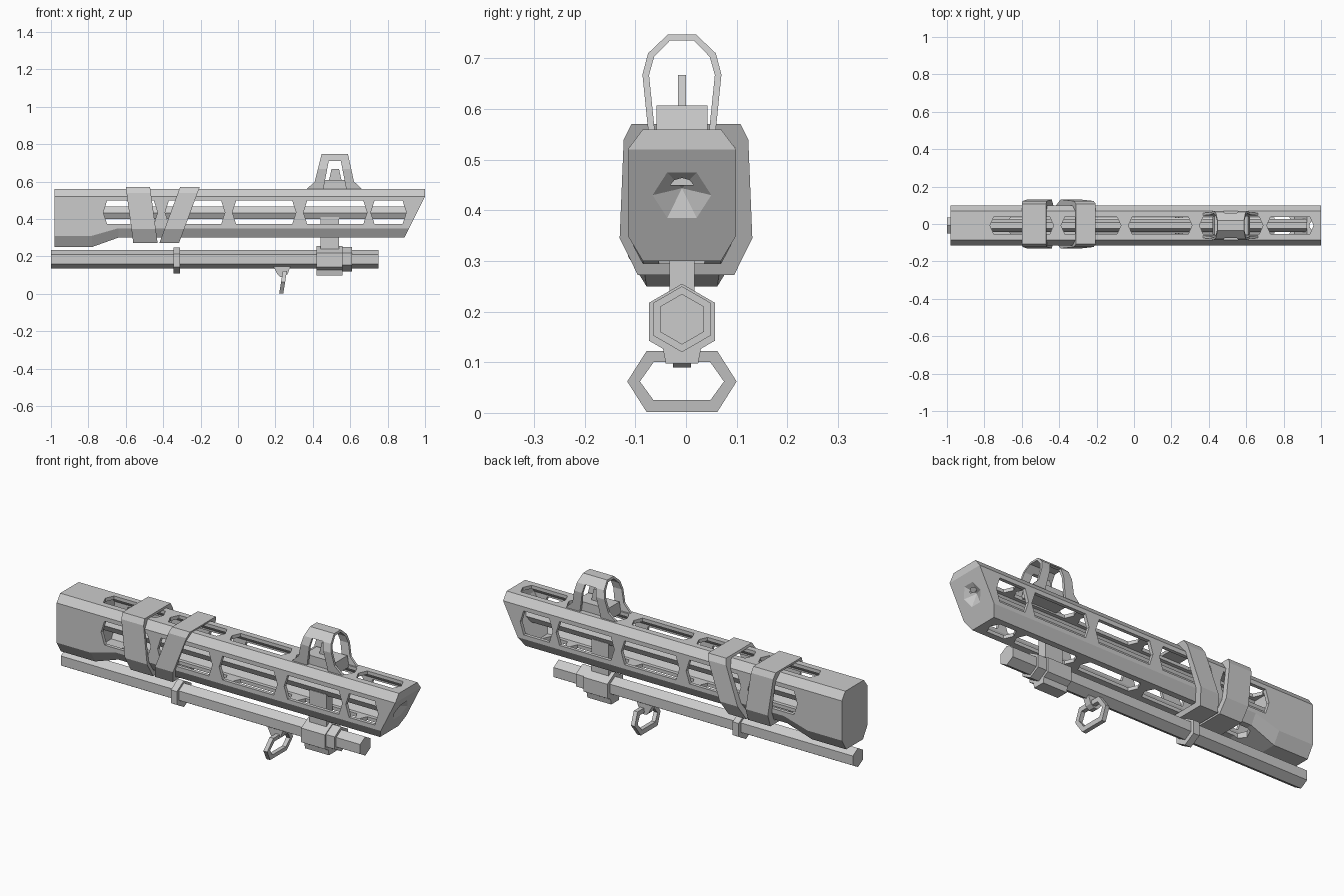
import bpy, bmesh, math
from mathutils import Vector, Matrix

if "Cube" in bpy.data.objects:
    bpy.data.objects.remove(bpy.data.objects["Cube"])

grey = bpy.data.materials.new("plain grey")
grey.use_nodes = True
COLOUR = (0.6, 0.6, 0.6, 1)
grey.diffuse_color = COLOUR
grey.node_tree.nodes["Principled BSDF"].inputs["Base Color"].default_value = COLOUR
CY = -0.008  # shared centre line


def loft(name, loops, ring=False):
    """Skin matching loops of points; cap the ends, or join last to first."""
    bm = bmesh.new()
    rows = [[bm.verts.new(p) for p in loop] for loop in loops]
    pairs = list(zip(rows, rows[1:]))
    if ring:
        pairs.append((rows[-1], rows[0]))
    else:
        bm.faces.new(rows[0])
        bm.faces.new(rows[-1])
    for a, b in pairs:
        for i in range(len(a)):
            j = (i + 1) % len(a)
            bm.faces.new((a[i], a[j], b[j], b[i]))
    bmesh.ops.connect_verts_nonplanar(bm, angle_limit=0.02, faces=bm.faces)
    bmesh.ops.recalc_face_normals(bm, faces=bm.faces)
    mesh = bpy.data.meshes.new(name)
    bm.to_mesh(mesh)
    bm.free()
    mesh.materials.append(grey)
    obj = bpy.data.objects.new(name, mesh)
    bpy.context.collection.objects.link(obj)
    return obj


def along_x(profile, x):
    return [(x(z) if callable(x) else x, y, z) for y, z in profile]


def prism_x(name, profile, x0, x1):
    return loft(name, [along_x(profile, x0), along_x(profile, x1)])


def prism_y(name, profile, y0, y1):
    return loft(name, [[(x, y, z) for x, z in profile] for y in (y0, y1)])


def ring_x(name, outer, inner, x0, x1):
    return loft(name, [along_x(outer, x0), along_x(outer, x1),
                       along_x(inner, x1), along_x(inner, x0)], ring=True)


def mirror(half, cy=CY):
    return [(cy + y, z) for y, z in half] + [(cy - y, z) for y, z in reversed(half)]


def shrink(profile, sy, sz, cy, cz):
    return [(cy + (y - cy) * sy, cz + (z - cz) * sz) for y, z in profile]


def hexagon(ry, rz, cz, turn=0):
    return [(CY + ry * math.cos(math.radians(60 * i + turn)),
             cz + rz * math.sin(math.radians(60 * i + turn))) for i in range(6)]


def boolean(obj, cutter, operation="DIFFERENCE"):
    mod = obj.modifiers.new("cut", "BOOLEAN")
    mod.operation, mod.solver, mod.object = operation, "EXACT", cutter
    graph = bpy.context.evaluated_depsgraph_get()
    mesh = bpy.data.meshes.new_from_object(obj.evaluated_get(graph))
    obj.modifiers.clear()
    obj.data = mesh
    bpy.data.objects.remove(cutter)


def slot(x0, x1, mid, half):
    """Long hexagon with blunt pointed ends."""
    t = 0.02
    return [(x0, mid), (x0 + t, mid + half), (x1 - t, mid + half),
            (x1, mid), (x1 - t, mid - half), (x0 + t, mid - half)]


# Hollow eight-sided handguard with a deeper rear end and a raked nose
def nose(z):
    return 1.0 - 0.5 * max(0, 0.52 - z)


rear = mirror([(0.077, 0.56), (0.107, 0.52), (0.107, 0.31), (0.07, 0.25)])
main = mirror([(0.077, 0.56), (0.107, 0.52), (0.107, 0.35), (0.077, 0.30)])
handguard = loft("handguard", [along_x(rear, -0.98), along_x(rear, -0.78),
                               along_x(main, -0.64), along_x(main, nose)])
cavity = shrink(main, 0.83, 0.86, CY, 0.43)
boolean(handguard, prism_x("cavity_cutter", cavity, -0.78, lambda z: nose(z) - 0.04))

# Slots through both sides, the top and the bottom
starts = [-0.72, -0.39, -0.03, 0.35, 0.71]
side_ends = [-0.43, -0.07, 0.31, 0.69, 0.90]
for i, (x0, x1) in enumerate(zip(starts, side_ends)):
    boolean(handguard, prism_y("side_cutter", slot(x0, x1, 0.435, 0.063), -0.3, 0.3))
    top0, top1 = (-0.77 if i == 0 else x0), (0.96 if i == 4 else x1)
    low0, low1 = (-0.68 if i == 0 else x0), (0.85 if i == 4 else x1)
    for a, b, z0, z1 in ((top0, top1, 0.45, 0.7), (low0, low1, 0.1, 0.4)):
        plan = slot(a, b, CY, 0.045)
        boolean(handguard, loft("slot_cutter", [[(x, y, z) for x, y in plan] for z in (z0, z1)]))

# Six-sided conical recess in the nose
axis = Vector((2, 0, -1)).normalized()
base = Vector((nose(0.43), CY, 0.43))
up = Vector((1, 0, 2)).normalized()


def recess_loop(r, depth):
    return [base + axis * depth + up * (r * math.sin(i * math.pi / 3))
            + Vector((0, r * math.cos(i * math.pi / 3), 0)) for i in range(6)]


boolean(handguard, loft("recess_cutter", [recess_loop(0.075, 0.01), recess_loop(0.058, 0),
                                          recess_loop(0.001, -0.03)]))

# Inner barrel
prism_x("inner_barrel", hexagon(0.034, 0.038, 0.433), -0.79, 0.925)

# Two slanted straps forming a V
strap_shape = mirror([(0.108, 0.57), (0.123, 0.54), (0.131, 0.345), (0.095, 0.272)], 0)
strap_hole = mirror([(0.077, 0.558), (0.106, 0.522), (0.106, 0.35), (0.077, 0.295)])


def strap(name, top, bottom, width):
    def left(z):
        return bottom + (top - bottom) * (z - 0.272) / 0.298
    ring_x(name, strap_shape, strap_hole, left, lambda z: left(z) + width)


strap("rear_strap", -0.60, -0.56, 0.13)
strap("front_strap", -0.31, -0.42, 0.105)

# Lower tube with its collars and clamp
LZ = 0.185
prism_x("lower_tube", hexagon(0.05, 0.05, LZ, 30), -1.0, 0.75)
prism_x("tube_collar", hexagon(0.07, 0.07, LZ - 0.007, 30), -0.345, -0.31)
prism_x("tube_clamp", hexagon(0.075, 0.075, LZ - 0.005, 30), 0.42, 0.56)
prism_x("clamp_nut", hexagon(0.065, 0.065, LZ, 30), 0.56, 0.61)
prism_x("clamp_foot", mirror([(0.04, 0.14), (0.032, 0.098)]), 0.42, 0.56)
prism_x("clamp_post", mirror([(0.025, 0.41), (0.025, 0.23)]), 0.44, 0.54)

# Sling loop hanging from a tapered lug
prism_y("sling_lug", [(0.19, 0.145), (0.28, 0.145), (0.265, 0.105), (0.245, 0.09),
                      (0.225, 0.09), (0.21, 0.105)], CY - 0.018, CY + 0.018)
tilt = lambda z: 0.22 + 0.16 * z
loop_out = mirror([(0.07, 0.122), (0.108, 0.062), (0.07, 0.002)])
loop_in = mirror([(0.056, 0.1), (0.083, 0.062), (0.056, 0.025)])
ring_x("sling_loop", loop_out, loop_in, tilt, lambda z: tilt(z) + 0.022)

# Front sight: base block, blade and arched hood with open sides
prism_y("sight_base", [(0.42, 0.55), (0.62, 0.55), (0.61, 0.607), (0.43, 0.607)],
        CY - 0.05, CY + 0.05)
prism_y("sight_blade", [(0.485, 0.6), (0.555, 0.6), (0.54, 0.667), (0.5, 0.667)],
        CY - 0.008, CY + 0.008)
arch = mirror([(0.066, 0.55), (0.078, 0.668), (0.067, 0.71), (0.028, 0.747)])
arch_in = mirror([(0.053, 0.55), (0.065, 0.667), (0.055, 0.703), (0.024, 0.735)])
hood = prism_x("sight_hood", arch + arch_in[::-1], 0.3, 0.75)
boolean(hood, prism_y("hood_trim", [(0.35, 0.54), (0.37, 0.562), (0.41, 0.6), (0.45, 0.76),
                                    (0.585, 0.76), (0.62, 0.6), (0.66, 0.562), (0.68, 0.54)],
                      -0.2, 0.2), "INTERSECT")
boolean(hood, prism_y("hood_window", [(0.445, 0.5), (0.485, 0.71), (0.55, 0.71), (0.59, 0.5)],
                      -0.2, 0.2))
